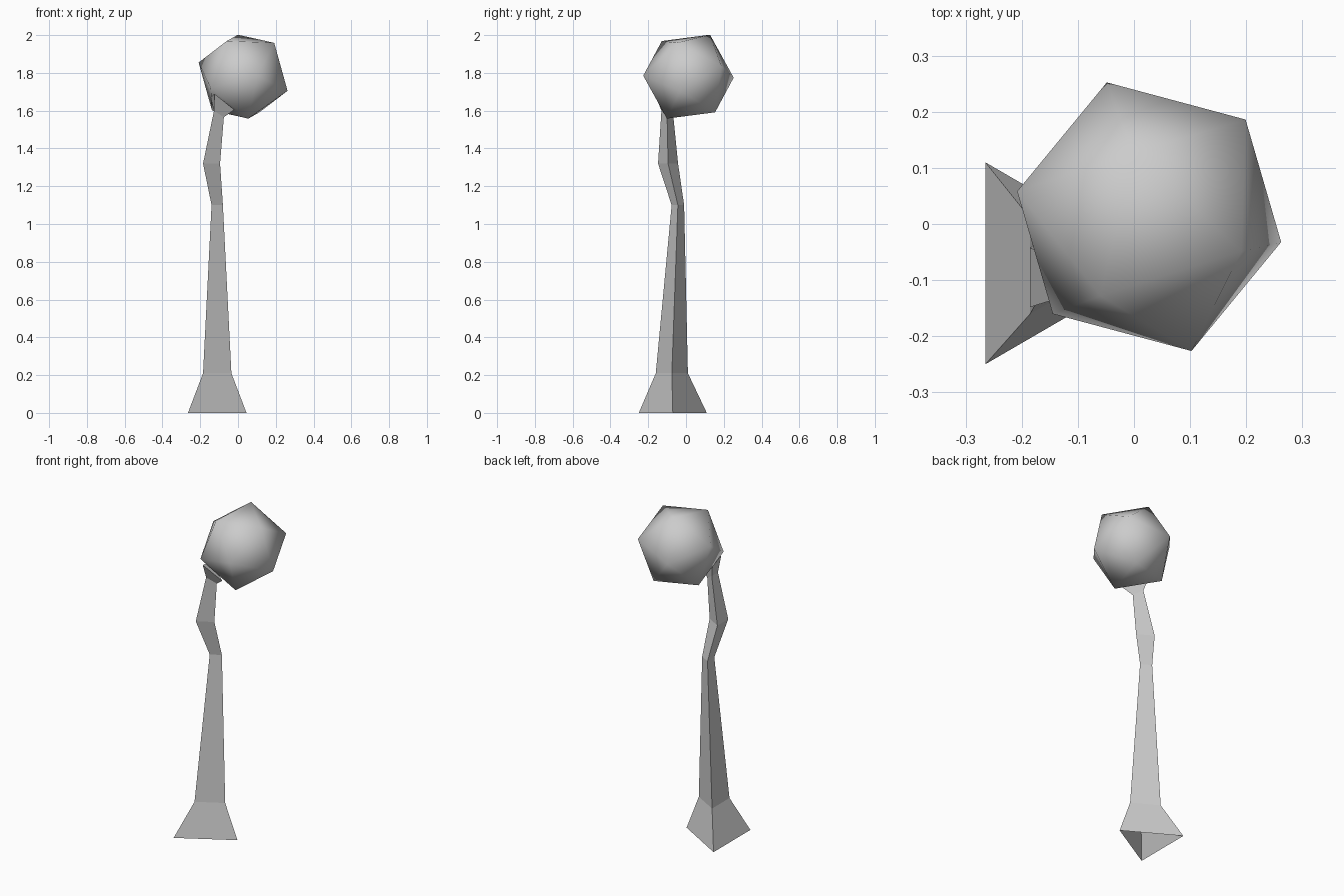
import bpy
import bmesh
from mathutils import Vector, Matrix

cube = bpy.data.objects.get("Cube")
if cube:
    bpy.data.objects.remove(cube, do_unlink=True)

# One plain grey for everything
grey = bpy.data.materials.new("plain grey")
grey.use_nodes = True
colour = (0.6, 0.6, 0.6, 1.0)
grey.diffuse_color = colour
grey.node_tree.nodes["Principled BSDF"].inputs["Base Color"].default_value = colour


def add_object(name, bm, smooth):
    mesh = bpy.data.meshes.new(name)
    for face in bm.faces:
        face.smooth = smooth
    bm.to_mesh(mesh)
    bm.free()
    mesh.materials.append(grey)
    obj = bpy.data.objects.new(name, mesh)
    bpy.context.collection.objects.link(obj)
    return obj


def triangle(left, right, y, half, z):
    """Level three-sided section pointing towards +x."""
    return [(left, y + half, z), (left, y - half, z), (right, y, z)]


# Trunk: three-sided sections joined upwards, open at the foot
sections = [
    triangle(-0.265, 0.045, -0.07, 0.18, 0.0),
    triangle(-0.185, -0.035, -0.075, 0.085, 0.21),
    triangle(-0.14, -0.08, -0.043, 0.033, 1.1),
    triangle(-0.185, -0.095, -0.095, 0.053, 1.32),
    # tilted neck and the flare that meets the crown
    [(-0.127, -0.07, 1.6), (-0.127, -0.13, 1.6), (-0.075, -0.10, 1.565)],
    [(-0.145, -0.05, 1.67), (-0.125, -0.165, 1.69), (-0.02, -0.125, 1.605)],
]
bm = bmesh.new()
rings = [[bm.verts.new(p) for p in section] for section in sections]
for low, high in zip(rings, rings[1:]):
    for i in range(3):
        j = (i + 1) % 3
        bm.faces.new((low[i], low[j], high[j], high[i]))
bm.faces.new(rings[-1])
bmesh.ops.recalc_face_normals(bm, faces=bm.faces)
add_object("trunk", bm, False)

# Crown: smooth twenty-sided ball, turned by two of its corner directions
pole = Vector((-0.027, 0.113, 0.22)).normalized()
corner = Vector((0.163, -0.06, 0.18))
side = (corner - corner.project(pole)).normalized()
turn = Matrix((side, pole.cross(side), pole)).transposed().to_4x4()
bm = bmesh.new()
bmesh.ops.create_icosphere(bm, subdivisions=1, radius=0.251)
bmesh.ops.transform(bm, verts=bm.verts,
                    matrix=Matrix.Translation((0.027, 0.013, 1.78)) @ turn)
add_object("crown", bm, True)
